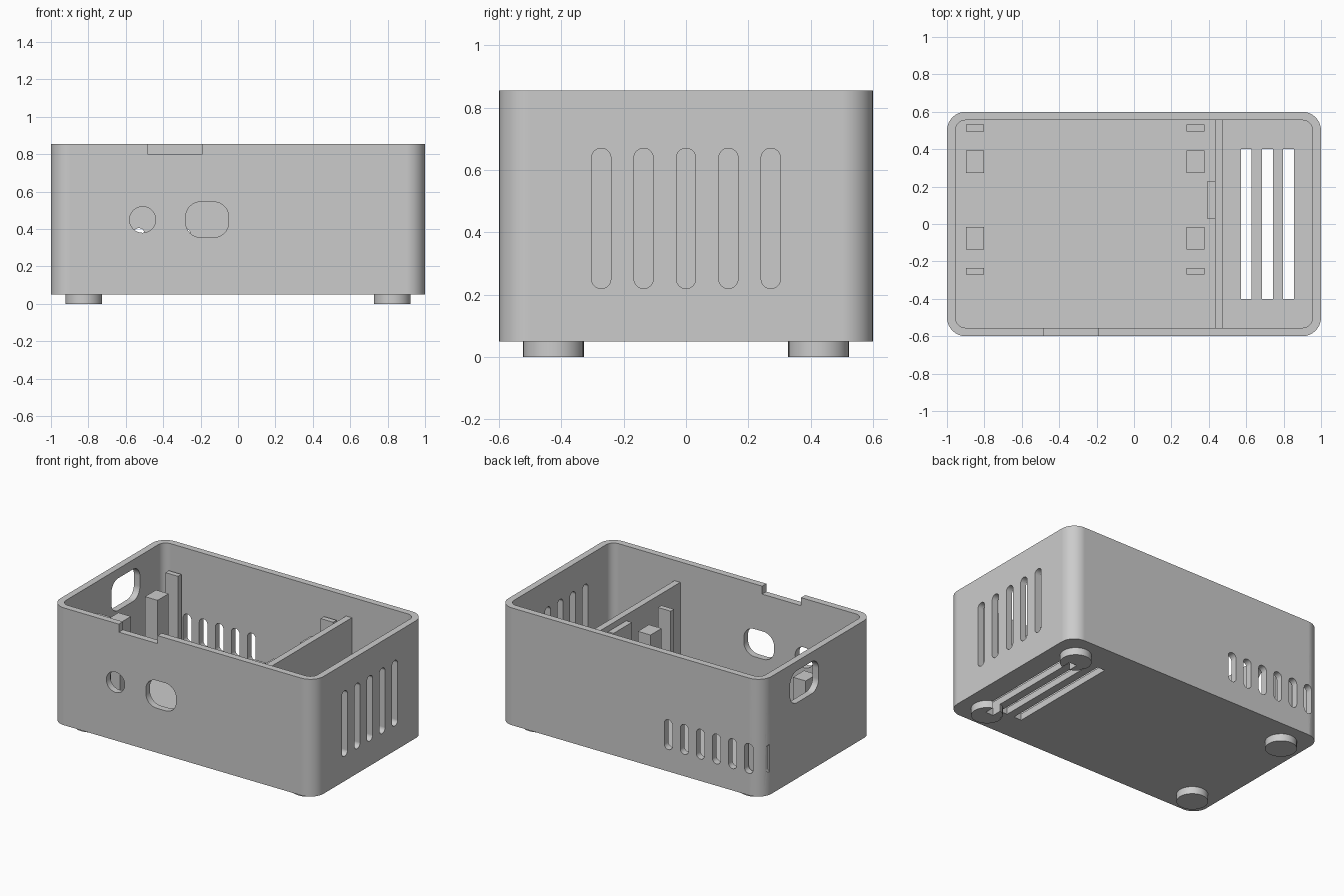
import bpy, bmesh
from math import sin, cos, pi, radians
from mathutils import Vector

if "Cube" in bpy.data.objects:
    bpy.data.objects.remove(bpy.data.objects["Cube"], do_unlink=True)

WALL, BASE, TOP = 0.045, 0.05, 0.855
FLOOR = BASE + WALL

grey = bpy.data.materials.new("plain_grey")
grey.use_nodes = True
grey.diffuse_color = (0.6, 0.6, 0.6, 1)
grey.node_tree.nodes["Principled BSDF"].inputs["Base Color"].default_value = (0.6, 0.6, 0.6, 1)


def prism(bm, axis, u, v, n, r=0.0, seg=8):
    """Add a rounded rectangle u by v, extruded over n along the axis."""
    pts = []
    for k, (su, sv) in enumerate([(1, 1), (0, 1), (0, 0), (1, 0)]):
        cu = u[1] - r if su else u[0] + r
        cv = v[1] - r if sv else v[0] + r
        for i in range(seg + 1):
            a = (k + i / seg) * pi / 2
            p = Vector((cu + r * cos(a), cv + r * sin(a)))
            if all((p - q).length > 1e-5 for q in pts[-1:] + pts[:1]):
                pts.append(p)
    place = {"X": lambda p, d: (d, p.x, p.y),
             "Y": lambda p, d: (p.x, d, p.y),
             "Z": lambda p, d: (p.x, p.y, d)}[axis]
    low, high = [[bm.verts.new(place(p, d)) for p in pts] for d in n]
    faces = [bm.faces.new(low), bm.faces.new(high)]
    for i in range(len(pts)):
        j = (i + 1) % len(pts)
        faces.append(bm.faces.new((low[i], low[j], high[j], high[i])))
    bmesh.ops.recalc_face_normals(bm, faces=faces)


def make(name, *parts):
    """Make one object from a list of prism arguments."""
    bm = bmesh.new()
    for part in parts:
        prism(bm, *part)
    mesh = bpy.data.meshes.new(name)
    bm.to_mesh(mesh)
    bm.free()
    mesh.materials.append(grey)
    ob = bpy.data.objects.new(name, mesh)
    bpy.context.collection.objects.link(ob)
    return ob


def select(ob):
    bpy.ops.object.select_all(action="DESELECT")
    ob.select_set(True)
    bpy.context.view_layer.objects.active = ob


def cut(ob, cutter):
    select(ob)
    mod = ob.modifiers.new("cut", "BOOLEAN")
    mod.operation, mod.solver, mod.object = "DIFFERENCE", "EXACT", cutter
    bpy.ops.object.modifier_apply(modifier=mod.name)


def smooth(ob):
    select(ob)
    bpy.ops.object.shade_smooth_by_angle(angle=radians(30))
    mod = ob.modifiers.new("even_shading", "WEIGHTED_NORMAL")
    mod.keep_sharp = True


def span(c, half):
    return (c - half, c + half)


# Open tray with rounded corners
case = make("case", ("Z", (-1, 1), (-0.6, 0.6), (BASE, TOP), 0.1))
cavity = make("cavity_cutter", ("Z", span(0, 1 - WALL), span(0, 0.6 - WALL), (FLOOR, 1), 0.055))

# Openings in the walls
front, right, left = (-0.65, -0.52), (0.92, 1.05), (-1.05, -0.92)
holes = [
    ("Y", (-0.485, -0.19), (0.80, 1), front),              # rim notch
    ("Y", span(-0.51, 0.07), span(0.45, 0.07), front, 0.07),   # round hole
    ("Y", (-0.28, -0.05), (0.355, 0.545), front, 0.08),    # front port
    ("X", span(0.145, 0.155), span(0.68, 0.11), left, 0.075),  # side port
]
for i in range(5):
    holes.append(("X", span((i - 2) * 0.136, 0.031), (0.22, 0.67), right, 0.031))
for i in range(7):
    holes.append(("Y", span(-0.286 - i * 0.122, 0.031), (0.2, 0.405), (0.52, 0.65), 0.031))
openings = make("opening_cutter", *holes)

# Long vents in the floor, which also run through the feet
vents = make("vent_cutter", *[("Z", span(x, 0.029), (-0.4, 0.4), (-0.1, 0.2))
                              for x in (0.6, 0.713, 0.826)])

feet = make("feet", *[("Z", span(sx * 0.825, 0.098), span(sy * 0.425, 0.098), (0, BASE), 0.098)
                      for sx in (-1, 1) for sy in (-1, 1)])

for cutter in (cavity, openings, vents):
    cut(case, cutter)
cut(feet, vents)
for cutter in (cavity, openings, vents):
    bpy.data.objects.remove(cutter, do_unlink=True)
smooth(case)
smooth(feet)

# Dividing wall with a small rib on its inner side
make("divider", ("Z", (0.432, 0.476), span(0, 0.6 - WALL), (FLOOR, 0.715)))
make("divider_rib", ("Z", (0.39, 0.432), (0.03, 0.228), (FLOOR, 0.675)))

# Four support posts, each with a taller thin clip
for side, x in (("right", -0.85), ("left", 0.328)):
    for end, post_y, clip_y in (("back", 0.333, 0.513), ("front", -0.075, -0.252)):
        make(f"{end}_{side}_post", ("Z", span(x, 0.048), span(post_y, 0.06), (FLOOR, 0.6)))
        make(f"{end}_{side}_clip", ("Z", span(x, 0.048), span(clip_y, 0.018), (FLOOR, 0.68)))
